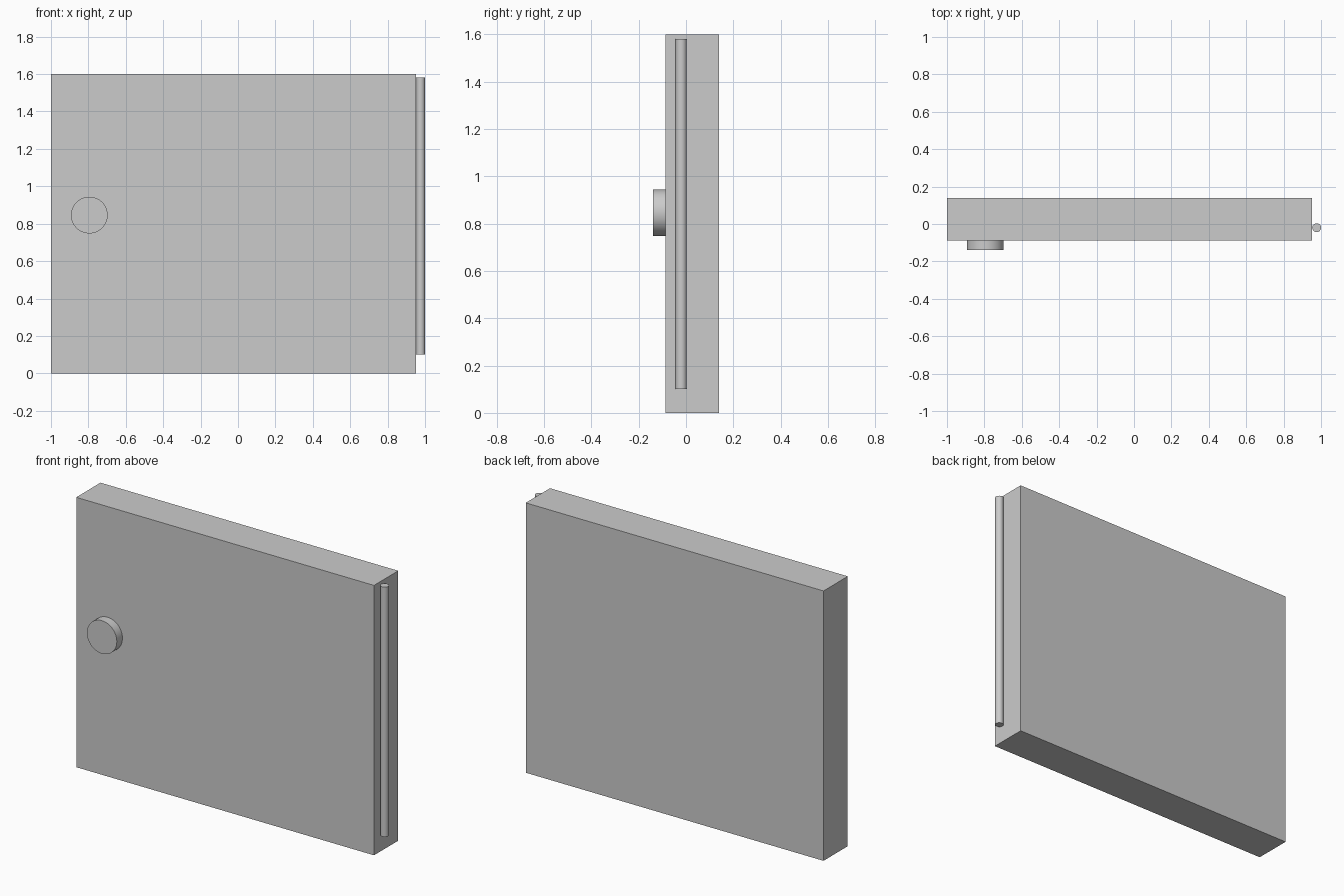
import bpy
import math

if "Cube" in bpy.data.objects:
    bpy.data.objects.remove(bpy.data.objects["Cube"])


def box(name, lo, hi):
    center = [(a + b) / 2 for a, b in zip(lo, hi)]
    bpy.ops.mesh.primitive_cube_add(size=1, location=center)
    obj = bpy.context.object
    obj.name = name
    obj.scale = [b - a for a, b in zip(lo, hi)]
    bpy.ops.object.transform_apply(location=False, rotation=False, scale=True)
    return obj


def cylinder(name, radius, depth, center, rotation=(0, 0, 0), sides=48):
    bpy.ops.mesh.primitive_cylinder_add(
        vertices=sides, radius=radius, depth=depth, location=center, rotation=rotation)
    obj = bpy.context.object
    obj.name = name
    bpy.ops.object.shade_smooth_by_angle(angle=math.radians(30))
    return obj


# Door slab
box("door_panel", (-1.0, -0.087, 0.0), (0.953, 0.14, 1.6))

# Round knob on the front face
cylinder("door_knob", 0.098, 0.053, (-0.795, -0.1135, 0.846), (math.pi / 2, 0, 0), 64)

# Hinge pin along the right edge
cylinder("hinge_pin", 0.0235, 1.48, (0.9765, -0.02, 0.841), sides=32)
